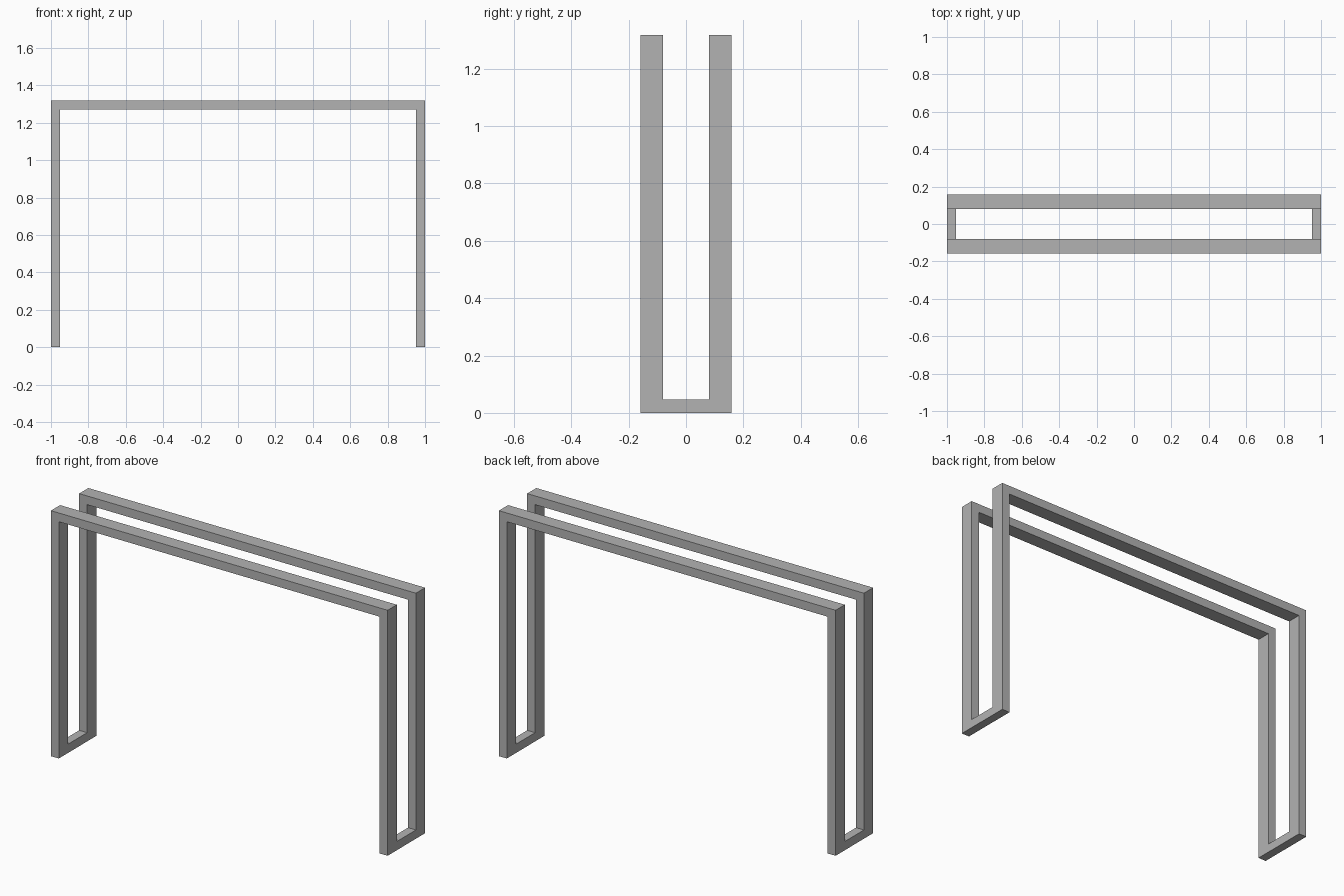
import bpy
import bmesh
from mathutils import Vector

if "Cube" in bpy.data.objects:
    bpy.data.objects.remove(bpy.data.objects["Cube"], do_unlink=True)

HALF_LENGTH = 1.0
HEIGHT = 1.318
HALF_DEPTH = 0.159
GAP = 0.081        # half the space between the two frames
BAR = 0.047        # bar thickness

# Single metal colour
metal = bpy.data.materials.new("grey metal")
metal.use_nodes = True
grey = (0.45, 0.45, 0.45, 1)
metal.diffuse_color = grey
metal.node_tree.nodes["Principled BSDF"].inputs["Base Color"].default_value = grey


def extrude_profile(name, points, direction):
    """Extrude a flat closed outline into a solid bar or frame."""
    bm = bmesh.new()
    face = bm.faces.new([bm.verts.new(p) for p in points])
    result = bmesh.ops.extrude_face_region(bm, geom=[face], use_keep_orig=True)
    moved = [g for g in result["geom"] if isinstance(g, bmesh.types.BMVert)]
    bmesh.ops.translate(bm, verts=moved, vec=Vector(direction))
    bmesh.ops.recalc_face_normals(bm, faces=bm.faces)
    mesh = bpy.data.meshes.new(name)
    bm.to_mesh(mesh)
    bm.free()
    mesh.materials.append(metal)
    obj = bpy.data.objects.new(name, mesh)
    bpy.context.collection.objects.link(obj)
    return obj


# Front and back frames: two posts and a top rail in one outline
outer, inner, under = HALF_LENGTH, HALF_LENGTH - BAR, HEIGHT - BAR
outline = [(-outer, 0), (-outer, HEIGHT), (outer, HEIGHT), (outer, 0),
           (inner, 0), (inner, under), (-inner, under), (-inner, 0)]
for name, y in (("front_frame", -HALF_DEPTH), ("back_frame", GAP)):
    extrude_profile(name, [(x, y, z) for x, z in outline],
                    (0, HALF_DEPTH - GAP, 0))

# Floor bars joining the feet of both frames
for name, x in (("left_floor_bar", inner), ("right_floor_bar", -outer)):
    section = [(x, 0), (x + BAR, 0), (x + BAR, BAR), (x, BAR)]
    extrude_profile(name, [(px, -GAP, pz) for px, pz in section],
                    (0, 2 * GAP, 0))
